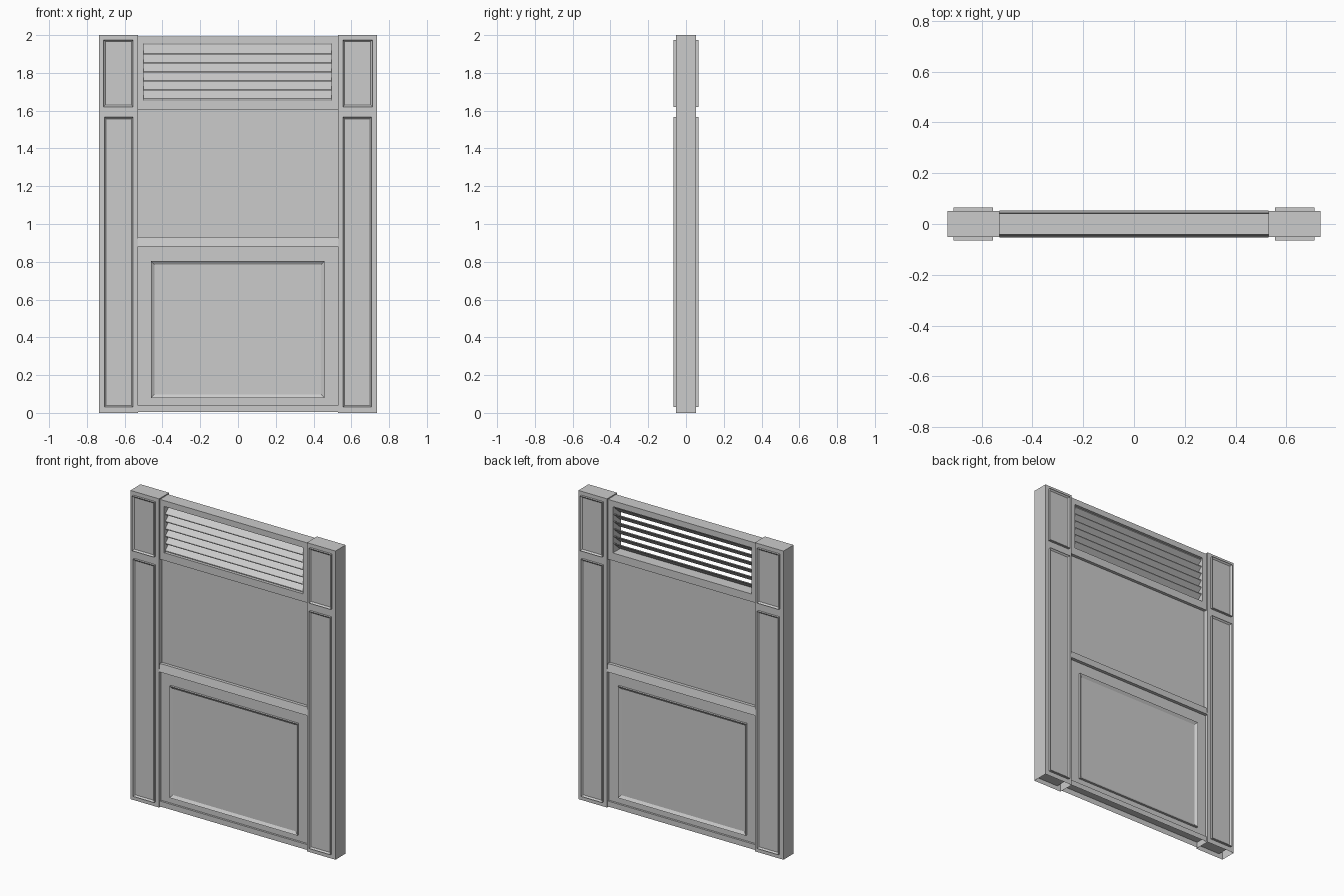
import bpy, bmesh
from mathutils import Matrix, Vector

if "Cube" in bpy.data.objects:
    bpy.data.objects.remove(bpy.data.objects["Cube"])


def finish(name, bm):
    bmesh.ops.recalc_face_normals(bm, faces=bm.faces)
    me = bpy.data.meshes.new(name)
    bm.to_mesh(me)
    bm.free()
    ob = bpy.data.objects.new(name, me)
    bpy.context.collection.objects.link(ob)
    return ob


def block(x0, x1, z0, z1, y):
    """Box symmetric front to back."""
    bm = bmesh.new()
    m = Matrix.Translation(((x0 + x1) / 2, 0, (z0 + z1) / 2)) @ Matrix.Diagonal((x1 - x0, 2 * y, z1 - z0, 1))
    bmesh.ops.create_cube(bm, size=1, matrix=m)
    bm.normal_update()
    return bm


def drop_faces(bm, axis):
    """Remove the faces pointing along the given direction."""
    fs = [f for f in bm.faces if f.normal.dot(Vector(axis)) > 0.9]
    bmesh.ops.delete(bm, geom=fs, context='FACES')


def panel(name, x0, x1, z0, z1, y, rim, sink):
    """Raised moulding with a sunken field on front and back."""
    bm = block(x0, x1, z0, z1, y)
    for f in [f for f in bm.faces if abs(f.normal.y) > 0.9]:
        s = f.normal.y
        bmesh.ops.inset_individual(bm, faces=[f], thickness=rim)
        bmesh.ops.translate(bm, verts=f.verts, vec=(0, -s * sink, 0))
    return finish(name, bm)


# side posts, open underneath, with two moulded panels each
for side, s in (("left", -1), ("right", 1)):
    def span(a, b):
        return sorted((s * a, s * b))
    bm = block(*span(0.53, 0.735), 0, 2, 0.052)
    drop_faces(bm, (0, 0, -1))
    finish(side + "_post", bm)
    panel(side + "_upper_post_panel", *span(0.555, 0.712), 1.62, 1.975, 0.066, 0.014, 0.009)
    panel(side + "_lower_post_panel", *span(0.555, 0.708), 0.03, 1.567, 0.066, 0.014, 0.009)

# louvre surround with a through opening
bm = block(-0.53, 0.53, 1.605, 1.993, 0.042)
drop_faces(bm, (0, 1, 0))
drop_faces(bm, (0, -1, 0))
outer = [sorted((v for v in bm.verts if v.co.y * s > 0),
                key=lambda v: (v.co.z > 1.8, v.co.x * (1 if v.co.z < 1.8 else -1))) for s in (-1, 1)]
inner = [[bm.verts.new((x, 0.042 * s, z)) for x, z in
          ((-0.5, 1.655), (0.495, 1.655), (0.495, 1.955), (-0.5, 1.955))] for s in (-1, 1)]
for i in range(4):
    j = (i + 1) % 4
    for k in (0, 1):
        bm.faces.new((outer[k][i], outer[k][j], inner[k][j], inner[k][i]))
    bm.faces.new((inner[0][i], inner[0][j], inner[1][j], inner[1][i]))
finish("louvre_surround", bm)

# tilted slats, low at the front
for i in range(6):
    z = 1.805 + (i - 2.5) * 0.0475
    prof = [(-0.03, -0.027), (-0.025, -0.027), (0.03, 0.022), (0.03, 0.027), (0.025, 0.027), (-0.03, -0.022)]
    bm = bmesh.new()
    f = bm.faces.new([bm.verts.new((-0.5, y, z + dz)) for y, dz in prof])
    r = bmesh.ops.extrude_face_region(bm, geom=[f], use_keep_orig=True)
    bmesh.ops.translate(bm, verts=[v for v in r["geom"] if isinstance(v, bmesh.types.BMVert)], vec=(0.995, 0, 0))
    finish(f"louvre_slat_{i + 1}", bm)

# recessed upper and lower fields
for name, z0, z1, y in (("upper_field", 0.93, 1.605, 0.022), ("lower_field", 0.04, 0.88, 0.032)):
    bm = block(-0.53, 0.53, z0, z1, y)
    for d in ((0, 0, 1), (0, 0, -1), (1, 0, 0), (-1, 0, 0)):
        drop_faces(bm, d)
    finish(name, bm)

# sill rail with sloped top edge
bm = block(-0.53, 0.53, 0.88, 0.93, 0.053)
for v in bm.verts:
    if v.co.z > 0.9:
        v.co.y *= 0.8
finish("sill_rail", bm)

# bottom rail, open underneath
bm = block(-0.53, 0.53, 0.005, 0.04, 0.045)
drop_faces(bm, (0, 0, -1))
finish("bottom_rail", bm)

# large moulded panel on the lower field
panel("lower_moulding", -0.46, 0.457, 0.08, 0.803, 0.046, 0.025, 0.012)
